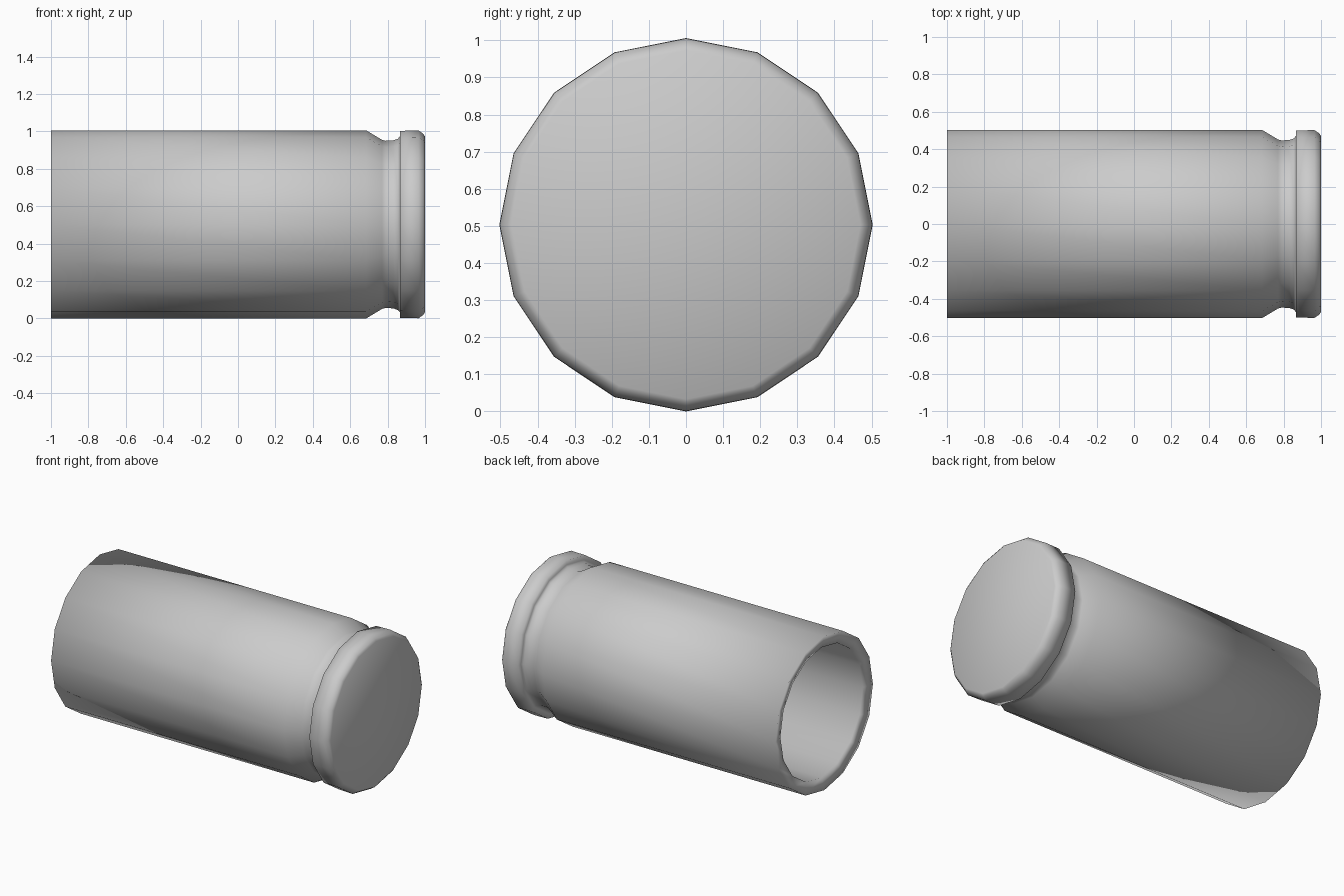
import bpy
import bmesh
from math import cos, sin, tau

cube = bpy.data.objects.get("Cube")
if cube:
    bpy.data.objects.remove(cube, do_unlink=True)

SIDES = 16
CENTRE_Z = 0.503

grey = bpy.data.materials.new("plain grey")
grey.use_nodes = True
colour = (0.6, 0.6, 0.6, 1)
grey.diffuse_color = colour
grey.node_tree.nodes["Principled BSDF"].inputs["Base Color"].default_value = colour


def lathe(name, profile):
    """Spin (x, radius) points around the x axis and close both ends."""
    bm = bmesh.new()
    rings = []
    for x, r in profile:
        rings.append([bm.verts.new((x, r * cos(tau * i / SIDES), r * sin(tau * i / SIDES)))
                      for i in range(SIDES)])
    for a, b in zip(rings, rings[1:]):
        for i in range(SIDES):
            j = (i + 1) % SIDES
            bm.faces.new((a[i], a[j], b[j], b[i]))
    bm.faces.new(rings[0])
    bm.faces.new(rings[-1])
    bmesh.ops.recalc_face_normals(bm, faces=bm.faces)
    for face in bm.faces:
        face.smooth = True
    mesh = bpy.data.meshes.new(name)
    bm.to_mesh(mesh)
    bm.free()
    mesh.materials.append(grey)
    obj = bpy.data.objects.new(name, mesh)
    obj.location.z = CENTRE_Z
    bpy.context.collection.objects.link(obj)
    return obj


# Hollow tube with open mouth, tapered groove and chamfered end rim
lathe("casing", [
    (0.7, 0.42),                                            # cavity floor
    (-0.98, 0.425),                                         # bore
    (-1.0, 0.503), (0.685, 0.503),                          # outer wall
    (0.77, 0.452), (0.79, 0.447), (0.83, 0.449),            # groove
    (0.855, 0.458), (0.865, 0.47),
    (0.866, 0.5), (0.965, 0.502), (0.99, 0.485), (1.0, 0.47),  # end rim
])
